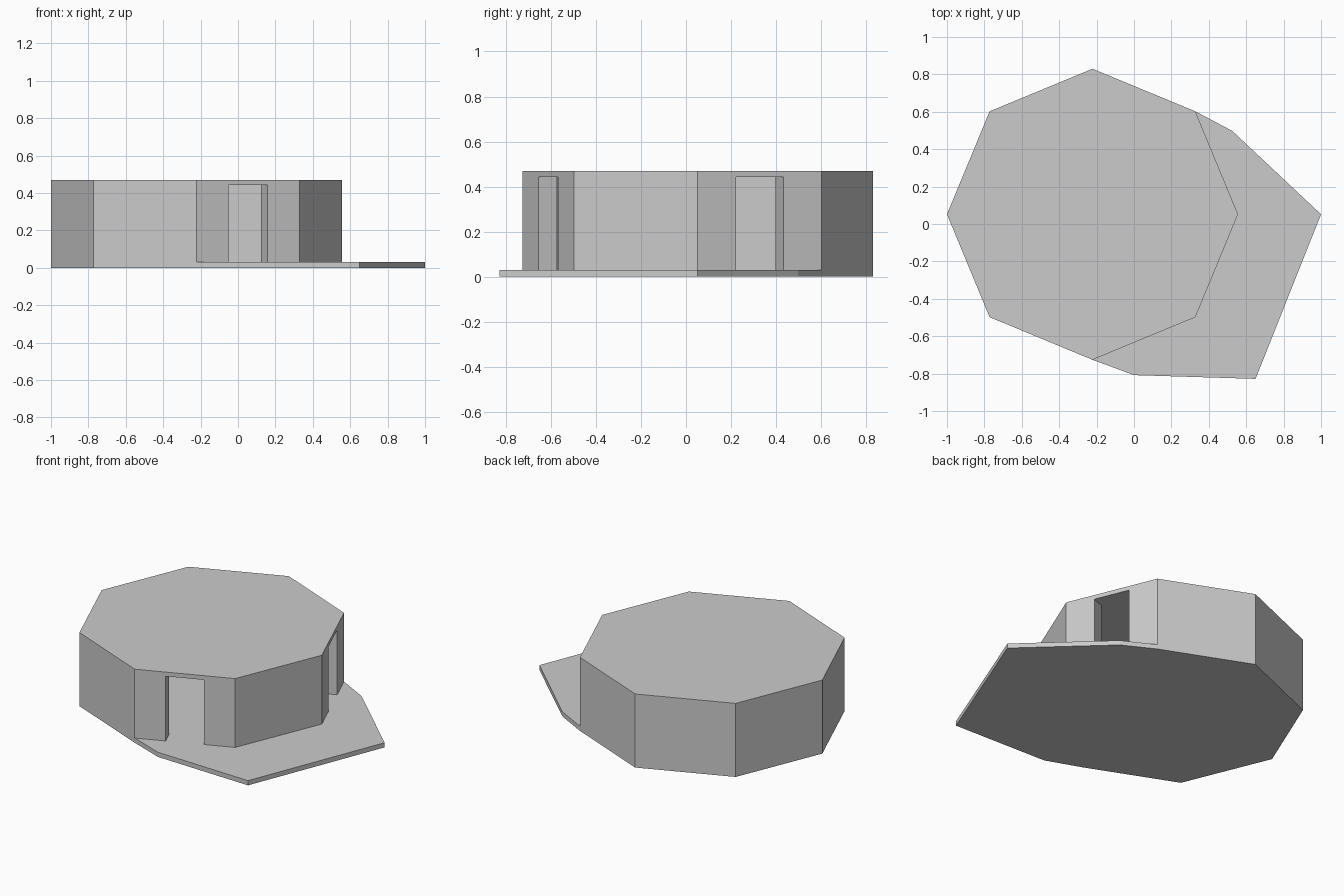
import bpy, bmesh
from math import cos, sin, radians

if "Cube" in bpy.data.objects:
    bpy.data.objects.remove(bpy.data.objects["Cube"])

CX, CY, R = -0.222, 0.052, 0.778      # octagon centre and corner radius
FLOOR, CEIL, TOP = 0.03, 0.443, 0.47
WALL = 0.09
APOTHEM = R * cos(radians(22.5))


def octagon(r):
    return [(CX + r * cos(radians(45 * i)), CY + r * sin(radians(45 * i))) for i in range(8)]


def prism(name, points, z0, z1):
    bm = bmesh.new()
    face = bm.faces.new([bm.verts.new((x, y, z0)) for x, y in points])
    top = bmesh.ops.extrude_face_region(bm, geom=[face])
    bmesh.ops.translate(bm, vec=(0, 0, z1 - z0),
                        verts=[g for g in top["geom"] if isinstance(g, bmesh.types.BMVert)])
    bmesh.ops.recalc_face_normals(bm, faces=bm.faces)
    mesh = bpy.data.meshes.new(name)
    bm.to_mesh(mesh)
    bm.free()
    obj = bpy.data.objects.new(name, mesh)
    bpy.context.collection.objects.link(obj)
    return obj


def combine(target, other, operation):
    mod = target.modifiers.new(operation.lower(), 'BOOLEAN')
    mod.operation, mod.solver, mod.object = operation, 'EXACT', other
    bpy.context.view_layer.objects.active = target
    bpy.ops.object.modifier_apply(modifier=mod.name)
    bpy.data.objects.remove(other)


def doorway(angle, width=0.227):
    # rectangle straddling the wall that faces the given angle
    c, s = cos(radians(angle)), sin(radians(angle))
    d0, d1, w = APOTHEM - WALL - 0.05, APOTHEM + 0.05, width / 2
    local = [(d0, -w), (d1, -w), (d1, w), (d0, w)]
    return prism("doorway_cutter", [(CX + d * c - t * s, CY + d * s + t * c) for d, t in local],
                 FLOOR, CEIL)


# Octagonal building
outer = octagon(R)
building = prism("octagonal_pavilion", outer, 0, TOP)

# Floor slab with the terrace spreading to the front right
terrace_edge = [(0.0, -0.808), (0.65, -0.828), (1.0, 0.052), (0.525, 0.498)]
slab = prism("terrace_slab", outer[1:7] + terrace_edge, 0, FLOOR)
combine(building, slab, 'UNION')

# Hollow room and its two doorways
room = prism("room_cutter", octagon((APOTHEM - WALL) / cos(radians(22.5))), FLOOR, CEIL)
combine(building, room, 'DIFFERENCE')
for angle in (-67.5, 22.5):
    combine(building, doorway(angle), 'DIFFERENCE')
